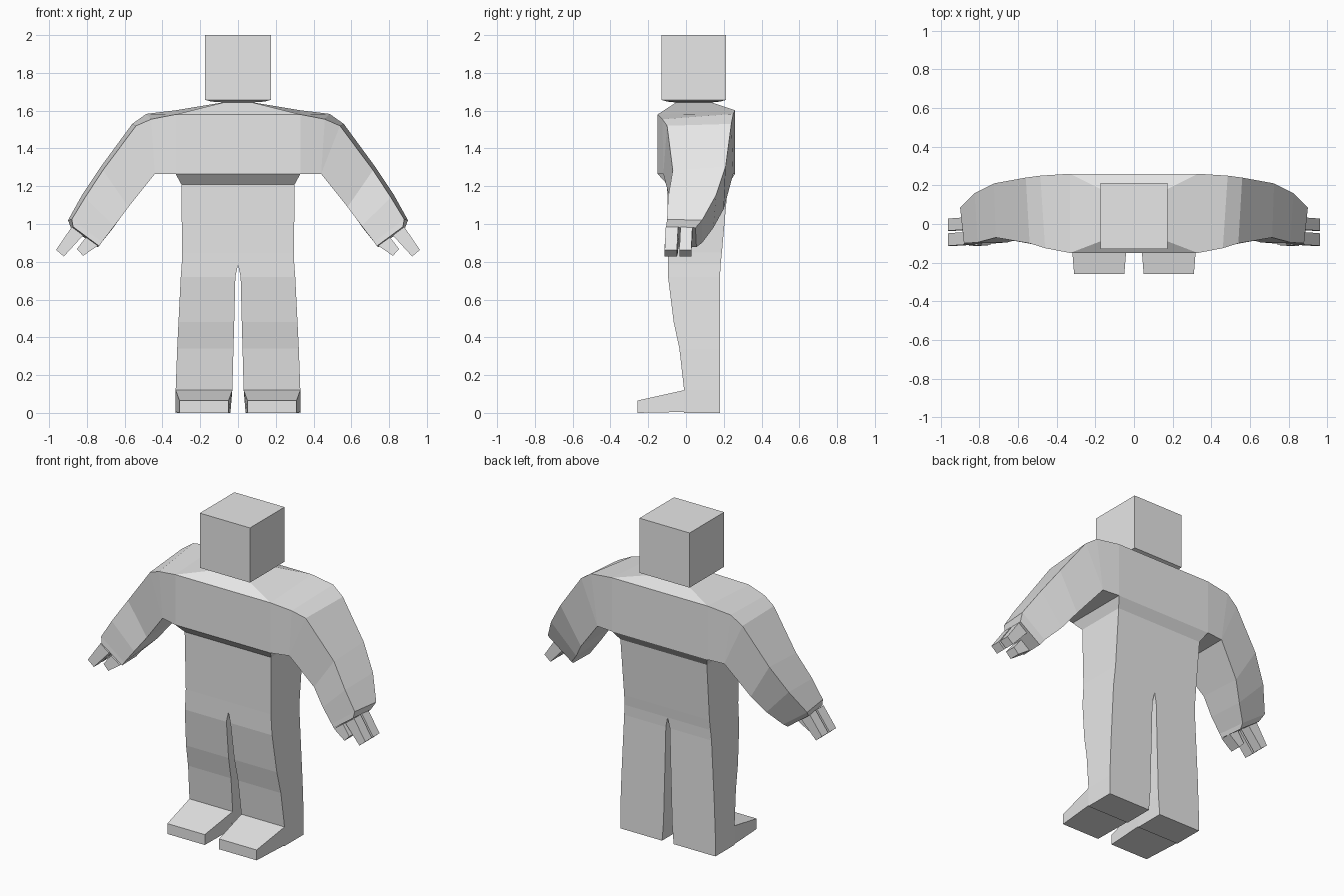
import bpy, bmesh

if "Cube" in bpy.data.objects:
    bpy.data.objects.remove(bpy.data.objects["Cube"])

grey = bpy.data.materials.new("light_grey")
grey.use_nodes = True
grey.diffuse_color = (0.8, 0.8, 0.8, 1)
grey.node_tree.nodes["Principled BSDF"].inputs["Base Color"].default_value = (0.8, 0.8, 0.8, 1)

CHEST_X = 0.33


def hidden(points):
    """Faces on the mirror plane or where the arm joins the chest stay open."""
    return (all(abs(p[0]) < 1e-4 for p in points) or
            all(abs(p[0] - CHEST_X) < 1e-4 and p[2] > 1.26 for p in points))


def loft(name, rings):
    """Skin four-cornered rings of the +x half, then mirror to the other side."""
    bm = bmesh.new()
    rows = [[bm.verts.new(p) for p in ring] for ring in rings]
    quads = [rows[0], rows[-1]]
    for a, b in zip(rows, rows[1:]):
        quads += [(a[i], a[(i + 1) % 4], b[(i + 1) % 4], b[i]) for i in range(4)]
    for q in quads:
        if not hidden([v.co for v in q]):
            bm.faces.new(q)
    bmesh.ops.remove_doubles(bm, verts=bm.verts, dist=0.0005)
    bmesh.ops.recalc_face_normals(bm, faces=bm.faces)
    mesh = bpy.data.meshes.new(name)
    bm.to_mesh(mesh)
    bm.free()
    mesh.materials.append(grey)
    obj = bpy.data.objects.new(name, mesh)
    bpy.context.collection.objects.link(obj)
    mirror = obj.modifiers.new("mirror", 'MIRROR')
    mirror.merge_threshold = 0.0005
    return obj


def level(z, x0, x1, front, back, lift=0.0):
    """Horizontal ring; lift raises the back edge."""
    return [(x0, front, z), (x1, front, z), (x1, back, z + lift), (x0, back, z + lift)]


# Legs, torso, chest and sloping shoulders
loft("body", [
    level(0.00, 0.04, 0.33, -0.01, 0.18),
    level(0.12, 0.03, 0.33, -0.01, 0.18),
    level(0.34, 0.024, 0.322, -0.035, 0.18),
    level(0.48, 0.02, 0.315, -0.065, 0.18),
    level(0.72, 0.014, 0.303, -0.095, 0.18),
    level(0.785, 0, 0.298, -0.095, 0.183),
    level(0.85, 0, 0.296, -0.095, 0.19),
    level(1.21, 0, 0.30, -0.10, 0.222),
    level(1.265, 0, CHEST_X, -0.15, 0.26),
    level(1.58, 0, CHEST_X, -0.15, 0.26, 0.022),
    level(1.645, 0, 0.07, -0.05, 0.13),
])

# Block head on a short flared neck
loft("head", [
    level(1.643, 0, 0.07, -0.05, 0.13),
    level(1.648, 0, 0.14, -0.10, 0.18),
    level(1.657, 0, 0.174, -0.13, 0.213),
    level(2.00, 0, 0.174, -0.13, 0.213),
])

# Wedge feet
loft("feet", [
    [(0.04, -0.01, 0.005), (0.33, -0.01, 0.005), (0.33, -0.01, 0.12), (0.03, -0.01, 0.12)],
    [(0.05, -0.258, 0.0), (0.31, -0.258, 0.0), (0.31, -0.258, 0.065), (0.05, -0.258, 0.065)],
])

# Arms: corners run front top, back top, back bottom, front bottom
loft("arms", [
    [(CHEST_X, -0.15, 1.58), (CHEST_X, 0.26, 1.602), (CHEST_X, 0.26, 1.265), (CHEST_X, -0.15, 1.265)],
    [(0.46, -0.125, 1.555), (0.485, 0.25, 1.583), (0.44, 0.25, 1.265), (0.44, -0.12, 1.265)],
    [(0.54, -0.10, 1.52), (0.56, 0.24, 1.53), (0.44, 0.25, 1.265), (0.44, -0.12, 1.265)],
    [(0.715, -0.07, 1.285), (0.725, 0.21, 1.305), (0.59, 0.20, 1.08), (0.58, -0.075, 1.09)],
    [(0.81, -0.095, 1.14), (0.825, 0.16, 1.155), (0.66, 0.145, 0.98), (0.655, -0.095, 0.99)],
    [(0.88, -0.10, 1.025), (0.90, 0.085, 1.02), (0.735, 0.085, 0.90), (0.72, -0.10, 0.905)],
    [(0.873, -0.105, 0.985), (0.885, 0.05, 0.98), (0.745, 0.055, 0.878), (0.735, -0.10, 0.883)],
])


def finger(name, base, tip, y0, y1):
    """Tapered stub; base and tip are two (x, z) corners each."""
    loft(name, [[(a[0], y0 + d, a[1]), (a[0], y1 + d, a[1]),
                 (b[0], y1 + d, b[1]), (b[0], y0 + d, b[1])]
                for (a, b), d in ((base, 0.006), (tip, 0))])


# Two outer fingers and a thumb on each hand
outer_base, outer_tip = ((0.88, 0.985), (0.82, 0.94)), ((0.963, 0.863), (0.922, 0.828))
finger("front_fingers", outer_base, outer_tip, -0.113, -0.048)
finger("rear_fingers", outer_base, outer_tip, -0.035, 0.028)
finger("thumbs", ((0.805, 0.93), (0.742, 0.885)), ((0.853, 0.867), (0.82, 0.832)), -0.115, -0.045)
